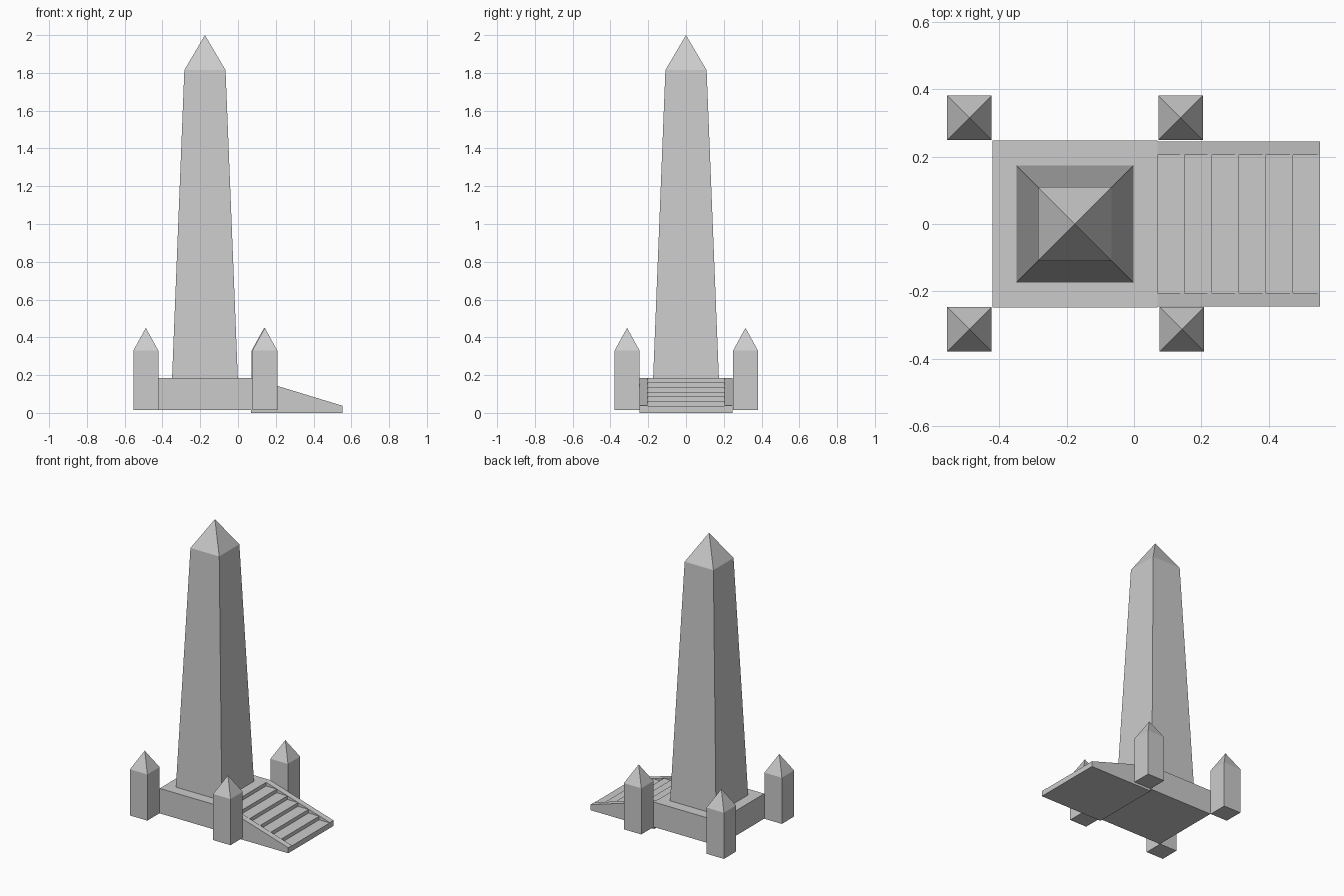
import bpy

if "Cube" in bpy.data.objects:
    bpy.data.objects.remove(bpy.data.objects["Cube"])


def mesh(name, verts, faces):
    me = bpy.data.meshes.new(name)
    me.from_pydata(verts, [], faces)
    ob = bpy.data.objects.new(name, me)
    bpy.context.collection.objects.link(ob)
    return ob


def pillar(name, cx, cy, low, high, z0, z1, apex):
    """Square shaft (half widths low/high) with a pyramid cap."""
    corners = [(-1, -1), (1, -1), (1, 1), (-1, 1)]
    v = [(cx + sx * h, cy + sy * h, z)
         for h, z in ((low, z0), (high, z1)) for sx, sy in corners]
    v.append((cx, cy, apex))
    f = [(3, 2, 1, 0)]
    for i in range(4):
        j = (i + 1) % 4
        f += [(i, j, 4 + j, 4 + i), (4 + i, 4 + j, 8)]
    return mesh(name, v, f)


def extrude_y(name, profile, y0, y1):
    """Extrude an anticlockwise xz profile from y0 to y1."""
    n = len(profile)
    v = [(x, y, z) for y in (y0, y1) for x, z in profile]
    f = [tuple(range(n)), tuple(range(2 * n - 1, n - 1, -1))]
    f += [(i, n + i, n + (i + 1) % n, (i + 1) % n) for i in range(n)]
    return mesh(name, v, f)


# Plinth
extrude_y("plinth", [(-0.42, 0.014), (0.07, 0.014), (0.07, 0.185), (-0.42, 0.185)],
          -0.247, 0.247)

# Tapered obelisk
pillar("obelisk", -0.175, 0, 0.174, 0.109, 0.185, 1.815, 2.0)

# Corner posts
for name, cx, cy in (("post_back_left", -0.488, 0.315), ("post_front_left", -0.488, -0.312),
                     ("post_back_right", 0.138, 0.315), ("post_front_right", 0.142, -0.312)):
    pillar(name, cx, cy, 0.066, 0.066, 0.014, 0.33, 0.45)

# Staircase: six treads
steps, x0, x1, top, end = 6, 0.07, 0.552, 0.185, 0.036
run, rise = (x1 - x0) / steps, (top - end) / steps
stair = [(x0, 0.0), (x1, 0.0)]
for i in reversed(range(steps)):
    z = top - rise * (i + 1)
    stair += [(x0 + run * (i + 1), z), (x0 + run * i, z)]
extrude_y("stairs", stair, -0.205, 0.205)

# Sloping side walls
wall = [(x0, 0.0), (x1, 0.0), (x1, end + 0.002), (x0, top)]
for name, y in (("stair_wall_front", -0.245), ("stair_wall_back", 0.205)):
    extrude_y(name, wall, y, y + 0.04)
